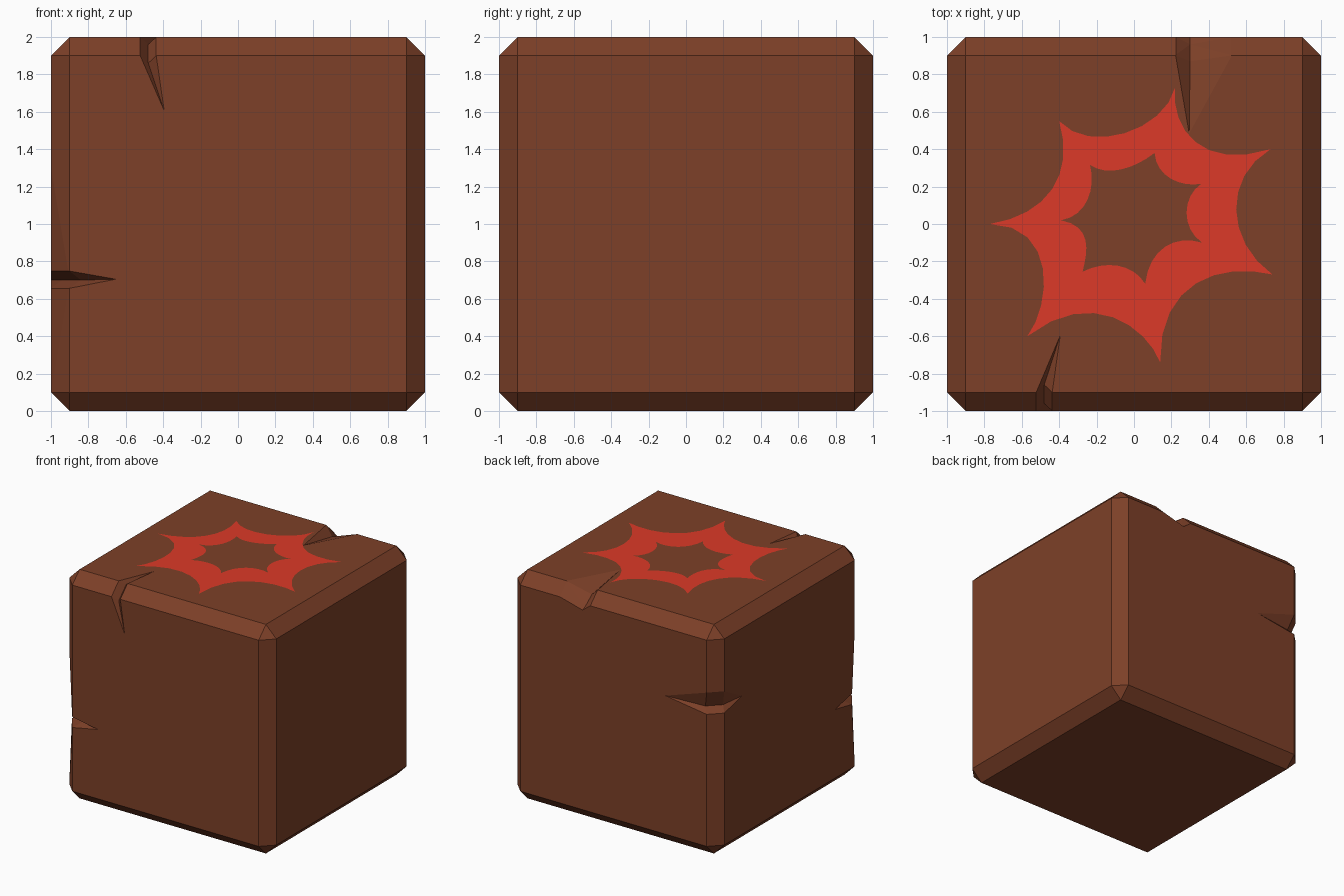
import bpy, bmesh
from mathutils import Vector

if "Cube" in bpy.data.objects:
    bpy.data.objects.remove(bpy.data.objects["Cube"])


def material(name, rgb):
    m = bpy.data.materials.new(name)
    m.diffuse_color = (*rgb, 1)
    m.use_nodes = True
    m.node_tree.nodes["Principled BSDF"].inputs["Base Color"].default_value = m.diffuse_color
    return m


def make_object(name, bm, mat=None):
    me = bpy.data.meshes.new(name)
    bm.to_mesh(me)
    bm.free()
    ob = bpy.data.objects.new(name, me)
    bpy.context.collection.objects.link(ob)
    if mat:
        me.materials.append(mat)
    return ob


brown = material("brown", (0.205, 0.051, 0.021))
red = material("red", (0.72, 0.042, 0.021))

# Block: chamfered cube
bm = bmesh.new()
bmesh.ops.create_cube(bm, size=2)
bmesh.ops.translate(bm, verts=bm.verts, vec=(0, 0, 1))
bmesh.ops.bevel(bm, geom=bm.edges[:], offset=0.1, segments=1, affect='EDGES')


def split_vertical(x, y, heights):
    """Split the upright edge at (x, y) at the given heights, top first."""
    edge = next(e for e in bm.edges if all(
        abs(v.co.x - x) < 0.01 and abs(v.co.y - y) < 0.01 for v in e.verts))
    top = max(edge.verts, key=lambda v: v.co.z)
    made = []
    for z in heights:
        edge = next(e for e in top.link_edges
                    if abs(e.other_vert(top).co.x - x) < 0.01
                    and abs(e.other_vert(top).co.y - y) < 0.01
                    and e.other_vert(top).co.z < top.co.z - 0.02)
        v = bmesh.utils.edge_split(edge, top, 0.5)[1]
        v.co = (x, y, z)
        made.append(v)
        top = v
    return made


# Front left chamfer widens towards its crack
left = split_vertical(-1, -0.9, (1.3, 0.7))
front = split_vertical(-0.9, -1, (1.3, 0.7))
for a, b in zip(left, front):
    bmesh.ops.connect_verts(bm, verts=[a, b])
left[1].co.y = -0.86
strip = {f for v in left for f in v.link_faces if f in
         {g for w in front for g in w.link_faces}}
bmesh.ops.triangulate(bm, faces=list(strip))
bmesh.ops.recalc_face_normals(bm, faces=bm.faces)
block = make_object("block", bm, brown)


# Cracks: V-shaped notches over an edge, tapering onto both neighbouring faces
def crack(name, outward, tip_a, l1, r1, v1, v2, l2, r2, tip_b):
    n = Vector(outward).normalized()
    pts = [Vector(p) for p in (tip_a, l1, r1, v1, v2, l2, r2, tip_b)]
    for i in (0, 1, 2, 5, 6, 7):
        pts[i] += n * 0.003
    cut = bmesh.new()
    low = [cut.verts.new(p) for p in pts]
    high = [cut.verts.new(p + n * 0.4) for p in pts]
    for tri in ((0, 1, 3), (0, 3, 2), (1, 5, 4), (1, 4, 3),
                (2, 3, 4), (2, 4, 6), (7, 4, 5), (7, 6, 4)):
        cut.faces.new([low[i] for i in tri])
        cut.faces.new([high[i] for i in reversed(tri)])
    rim = (0, 1, 5, 7, 6, 2)
    for a, b in zip(rim, rim[1:] + rim[:1]):
        cut.faces.new((low[a], low[b], high[b], high[a]))
    bmesh.ops.recalc_face_normals(cut, faces=cut.faces)
    cutter = make_object(name, cut, brown)
    cutter.hide_render = True
    mod = block.modifiers.new(name, 'BOOLEAN')
    mod.operation = 'DIFFERENCE'
    mod.solver = 'EXACT'
    mod.object = cutter
    bpy.context.view_layer.objects.active = block
    bpy.ops.object.modifier_apply(modifier=name)
    bpy.data.objects.remove(cutter)


crack("front_top_crack", (0, -1, 1), (-0.39, -0.58, 2),
      (-0.525, -0.9, 2), (-0.435, -0.9, 2), (-0.48, -0.86, 1.96),
      (-0.48, -0.96, 1.86), (-0.525, -1, 1.9), (-0.435, -1, 1.9),
      (-0.39, -1, 1.59))
crack("back_top_crack", (0, 1, 1), (0.295, 0.47, 2),
      (0.22, 0.9, 2), (0.53, 0.9, 2), (0.30, 0.87, 1.93),
      (0.30, 0.96, 1.86), (0.22, 1, 1.9), (0.53, 1, 1.9),
      (0.30, 1, 1.84))
crack("front_left_crack", (-1, -1, 0), (-1, -0.62, 0.70),
      (-1, -0.86, 0.75), (-1, -0.86, 0.655), (-0.94, -0.80, 0.70),
      (-0.84, -0.94, 0.70), (-0.9, -1, 0.75), (-0.9, -1, 0.655),
      (-0.645, -1, 0.705))
crack("back_left_crack", (-1, 1, 0), (-1, 0.64, 1.31),
      (-1, 0.9, 1.45), (-1, 0.9, 1.25), (-0.96, 0.86, 1.30),
      (-0.86, 0.96, 1.30), (-0.9, 1, 1.45), (-0.9, 1, 1.25),
      (-0.48, 1, 1.31))

# Burst mark: seven-pointed ring, each tip followed by two points on its arc
outer = [(-.77, 0), (-.52, .10), (-.39, .29), (-.40, .55), (-.18, .465), (.07, .54),
         (.22, .73), (.26, .52), (.43, .385), (.73, .40), (.565, .20), (.57, -.05),
         (.74, -.27), (.46, -.265), (.23, -.41), (.14, -.74), (0, -.56), (-.25, -.475),
         (-.57, -.60), (-.485, -.37), (-.53, -.12)]
inner = [(-.39, .02), (-.28, .08), (-.23, .19), (-.235, .315), (-.13, .285), (-.01, .31),
         (.11, .38), (.155, .275), (.25, .22), (.36, .215), (.29, .12), (.29, 0),
         (.365, -.10), (.225, -.095), (.115, -.17), (.06, -.32), (-.03, -.24), (-.15, -.22),
         (-.275, -.255), (-.255, -.14), (-.28, -.04)]


def arcs(pts, steps=8):
    """Smooth cubic arcs through tip, two points, next tip."""
    out = []
    for i in range(0, len(pts), 3):
        a, b, c, d = (Vector(pts[(i + k) % len(pts)]) for k in range(4))
        for s in range(steps):
            t = 3 * s / steps
            out.append(a * (-(t - 1) * (t - 2) * (t - 3) / 6)
                       + b * (t * (t - 2) * (t - 3) / 2)
                       + c * (-t * (t - 1) * (t - 3) / 2)
                       + d * (t * (t - 1) * (t - 2) / 6))
    return out


bm = bmesh.new()
rings = [[bm.verts.new((p.x, p.y, 2.002)) for p in arcs(pts)] for pts in (outer, inner)]
count = len(rings[0])
for i in range(count):
    j = (i + 1) % count
    # arcs run clockwise, so this order faces up
    bm.faces.new((rings[0][j], rings[0][i], rings[1][i], rings[1][j]))
make_object("burst_mark", bm, red)
